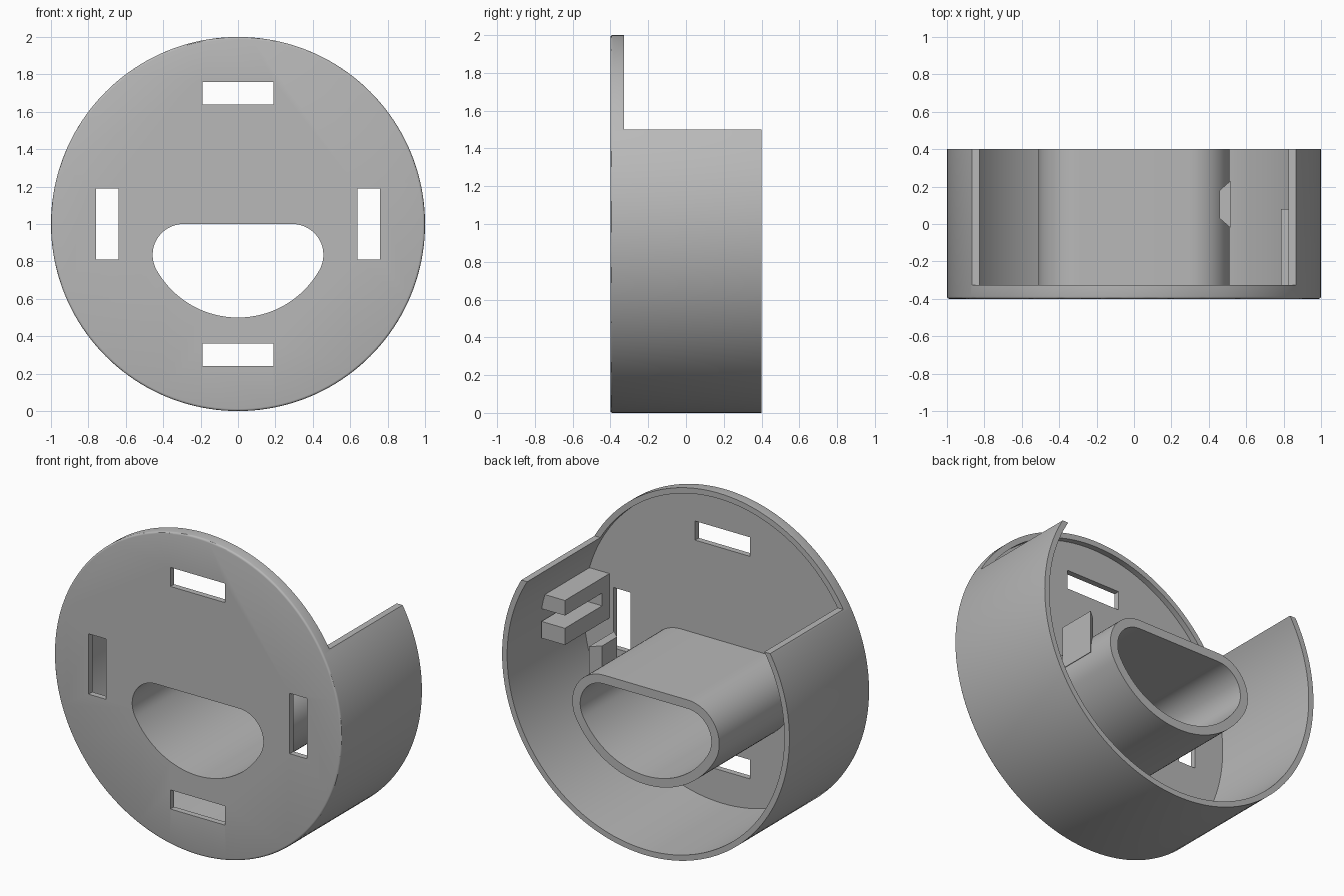
import bpy, bmesh
from math import sin, cos, tau, pi, atan2, sqrt, radians

cube = bpy.data.objects.get("Cube")
if cube:
    bpy.data.objects.remove(cube)

grey = bpy.data.materials.new("plain grey")
grey.use_nodes = True
grey.diffuse_color = (0.48, 0.48, 0.48, 1)
grey.node_tree.nodes["Principled BSDF"].inputs["Base Color"].default_value = (0.48, 0.48, 0.48, 1)

CENTRE = 1.0          # height of the disc centre
FRONT, BACK = -0.4, 0.4
FLOOR = -0.363        # inner face of the front plate


def prism(name, outline, lo, hi, axis="y"):
    """Extrude a 2D outline along one axis; the outline uses the other two."""
    place = {"x": lambda a, b, t: (t, a, b),
             "y": lambda a, b, t: (a, t, b),
             "z": lambda a, b, t: (a, b, t)}[axis]
    bm = bmesh.new()
    low = [bm.verts.new(place(a, b, lo)) for a, b in outline]
    high = [bm.verts.new(place(a, b, hi)) for a, b in outline]
    bm.faces.new(low)
    bm.faces.new(high)
    for i in range(len(low)):
        j = (i + 1) % len(low)
        bm.faces.new((low[i], low[j], high[j], high[i]))
    bmesh.ops.recalc_face_normals(bm, faces=bm.faces)
    mesh = bpy.data.meshes.new(name)
    bm.to_mesh(mesh)
    bm.free()
    mesh.materials.append(grey)
    obj = bpy.data.objects.new(name, mesh)
    bpy.context.collection.objects.link(obj)
    return obj


def rect(cx, cz, w, h):
    return [(cx + sx * w / 2, cz + sz * h / 2)
            for sx, sz in ((-1, -1), (1, -1), (1, 1), (-1, 1))]


def circle(r, n=160):
    return [(r * cos(tau * i / n), CENTRE + r * sin(tau * i / n)) for i in range(n)]


def half_round(grow=0.0):
    """Lower half disc with rounded upper corners, offset outward by grow."""
    big, small = 0.5, 0.165
    cx, cz = sqrt((big - small) ** 2 - small ** 2), CENTRE - small
    meet = atan2(-small, cx)

    def arc(x, z, r, a0, a1, n):
        return [(x + r * cos(a0 + (a1 - a0) * i / n),
                 z + r * sin(a0 + (a1 - a0) * i / n)) for i in range(n + 1)]

    right = arc(cx, cz, small + grow, pi / 2, meet, 20)
    bottom = arc(0, CENTRE, big + grow, meet, -pi - meet, 48)
    left = [(-x, z) for x, z in reversed(right)]
    return right + bottom[1:-1] + left


def cut(obj, cutters):
    """Subtract the cutters for good, then remove them."""
    for c in cutters:
        c.hide_render = True
        mod = obj.modifiers.new("cut", "BOOLEAN")
        mod.operation, mod.solver, mod.object = "DIFFERENCE", "EXACT", c
    deps = bpy.context.evaluated_depsgraph_get()
    mesh = bpy.data.meshes.new_from_object(obj.evaluated_get(deps))
    obj.modifiers.clear()
    obj.data = mesh
    for c in cutters:
        bpy.data.objects.remove(c)


# Cup: round front plate with a rim and a wall that stops at a flat top cut
cup = prism("cup_shell", circle(1.0), FRONT, BACK)
bm = bmesh.new()
bm.from_mesh(cup.data)
front_edges = [e for e in bm.edges if all(v.co.y < FRONT + 0.001 for v in e.verts)]
bmesh.ops.bevel(bm, geom=front_edges, offset=0.012, segments=3, profile=0.5, affect="EDGES")
bm.to_mesh(cup.data)
bm.free()

cutters = [
    prism("hollow", circle(0.965), FLOOR, 0.6),
    prism("top_cut", rect(0, 2.0, 3, 1), -0.327, 0.7),
    prism("opening", half_round(), -0.6, 0.6),
]
for side in (-1, 1):
    cutters.append(prism("wide_slot", rect(0, CENTRE + side * 0.7, 0.38, 0.12), -0.6, -0.2))
    cutters.append(prism("tall_slot", rect(side * 0.7, CENTRE, 0.12, 0.38), -0.6, -0.2))
cut(cup, cutters)

# Tube running back from the opening
tube = prism("centre_tube", half_round(0.055), -0.37, BACK)
cut(tube, [prism("bore", half_round(), -0.6, 0.6)])

# Two-pronged bracket on the inside of the wall
y0, y1, y2 = -0.37, -0.29, 0.08
fork = [(y0, 0.99), (y2, 0.99), (y2, 1.095), (y1, 1.095),
        (y1, 1.175), (y2, 1.175), (y2, 1.27), (y0, 1.27)]
bracket = prism("fork_bracket", fork, 0.787, 0.95, "x")

# Small tapered tooth on the side of the tube
tooth = prism("tube_tooth", [(0.515, -0.02), (0.515, 0.23), (0.458, 0.18), (0.458, 0.03)],
              0.84, 1.11, "z")

# Smooth the curved walls, keep the edges sharp
bpy.ops.object.select_all(action="DESELECT")
for obj in (cup, tube):
    obj.select_set(True)
bpy.context.view_layer.objects.active = cup
bpy.ops.object.shade_smooth_by_angle(angle=radians(30))
